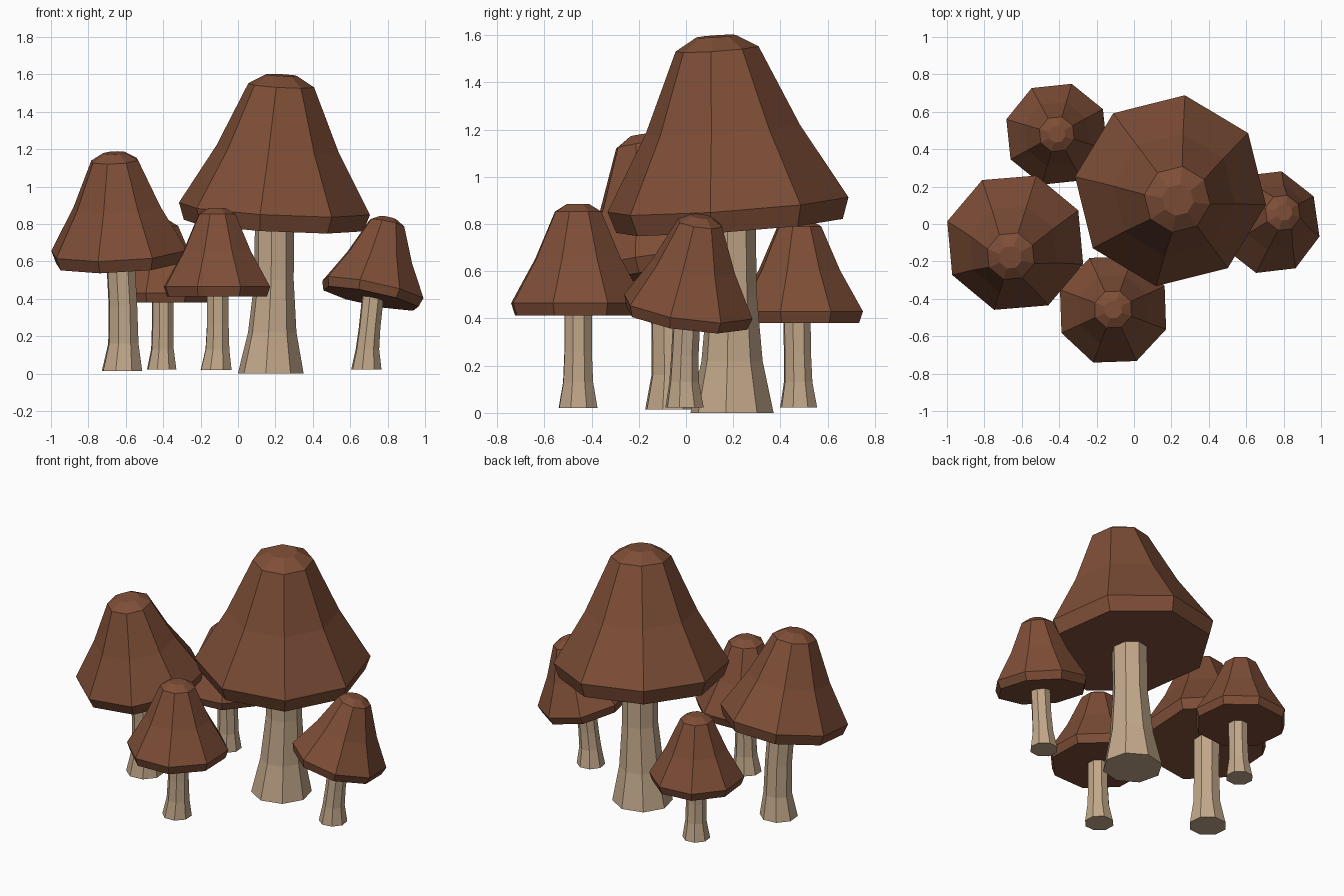
import bpy, bmesh, math
from mathutils import Vector


def make_mat(name, rgb):
    m = bpy.data.materials.new(name)
    m.diffuse_color = (*rgb, 1)
    return m


CAP = make_mat("cap brown", (0.209, 0.076, 0.038))
STEM = make_mat("stem tan", (0.54, 0.39, 0.255))
SIDES = 8
# cap profile for unit radius: (radius, height above the rim)
PROFILE = [(0.94, -0.175), (1, 0), (0.64, 0.62), (0.345, 1.28), (0.165, 1.385)]


def loft(name, rings, phase, mat):
    """Flat-faced eight-sided solid through (x, y, z, radius) rings."""
    bm = bmesh.new()
    loops = []
    for x, y, z, r in rings:
        angles = [math.radians(phase + 360 * i / SIDES) for i in range(SIDES)]
        loops.append([bm.verts.new((x + r * math.cos(a), y + r * math.sin(a), z)) for a in angles])
    for a, b in zip(loops, loops[1:]):
        for i in range(SIDES):
            j = (i + 1) % SIDES
            bm.faces.new((a[i], a[j], b[j], b[i]))
    bm.faces.new(loops[0][::-1])
    bm.faces.new(loops[-1])
    me = bpy.data.meshes.new(name)
    bm.to_mesh(me)
    bm.free()
    me.materials.append(mat)
    ob = bpy.data.objects.new(name, me)
    bpy.context.collection.objects.link(ob)
    return ob


def mushroom(name, centre, radius, phase, lean, stem):
    # cap, tilted along its lean direction around the rim centre
    cap = loft(name + "_cap", [(0, 0, h * radius, r * radius) for r, h in PROFILE], phase, CAP)
    cap.rotation_mode = 'QUATERNION'
    cap.rotation_quaternion = Vector((0, 0, 1)).rotation_difference(Vector((*lean, 1)))
    cap.location = centre
    # stem, flared at the foot and running up into the cap
    loft(name + "_stem", stem, phase, STEM)


mushroom("large", (0.195, 0.178, 0.882), 0.517, 36.5, (0.055, -0.07),
         [(0.175, 0.195, 0, 0.178), (0.183, 0.195, 0.22, 0.131),
          (0.193, 0.195, 0.5, 0.106), (0.195, 0.19, 0.84, 0.106)])
mushroom("left", (-0.635, -0.1, 0.658), 0.381, 27.5, (-0.05, -0.15),
         [(-0.62, -0.065, 0.015, 0.113), (-0.613, -0.065, 0.16, 0.085),
          (-0.615, -0.07, 0.36, 0.08), (-0.63, -0.085, 0.64, 0.08)])
mushroom("front", (-0.112, -0.457, 0.465), 0.303, 24.5, (0, 0),
         [(-0.117, -0.457, 0.02, 0.088), (-0.11, -0.457, 0.13, 0.068),
          (-0.108, -0.457, 0.26, 0.062), (-0.108, -0.457, 0.44, 0.062)])
mushroom("back", (-0.413, 0.48, 0.43), 0.281, 28.5, (0, 0),
         [(-0.408, 0.477, 0.022, 0.082), (-0.404, 0.475, 0.13, 0.063),
          (-0.403, 0.472, 0.25, 0.06), (-0.403, 0.47, 0.41, 0.06)])
mushroom("right", (0.721, 0.01, 0.45), 0.285, 30, (0.21, 0.14),
         [(0.686, -0.006, 0.022, 0.084), (0.692, -0.008, 0.13, 0.065),
          (0.703, -0.005, 0.24, 0.06), (0.722, 0.004, 0.42, 0.06)])
